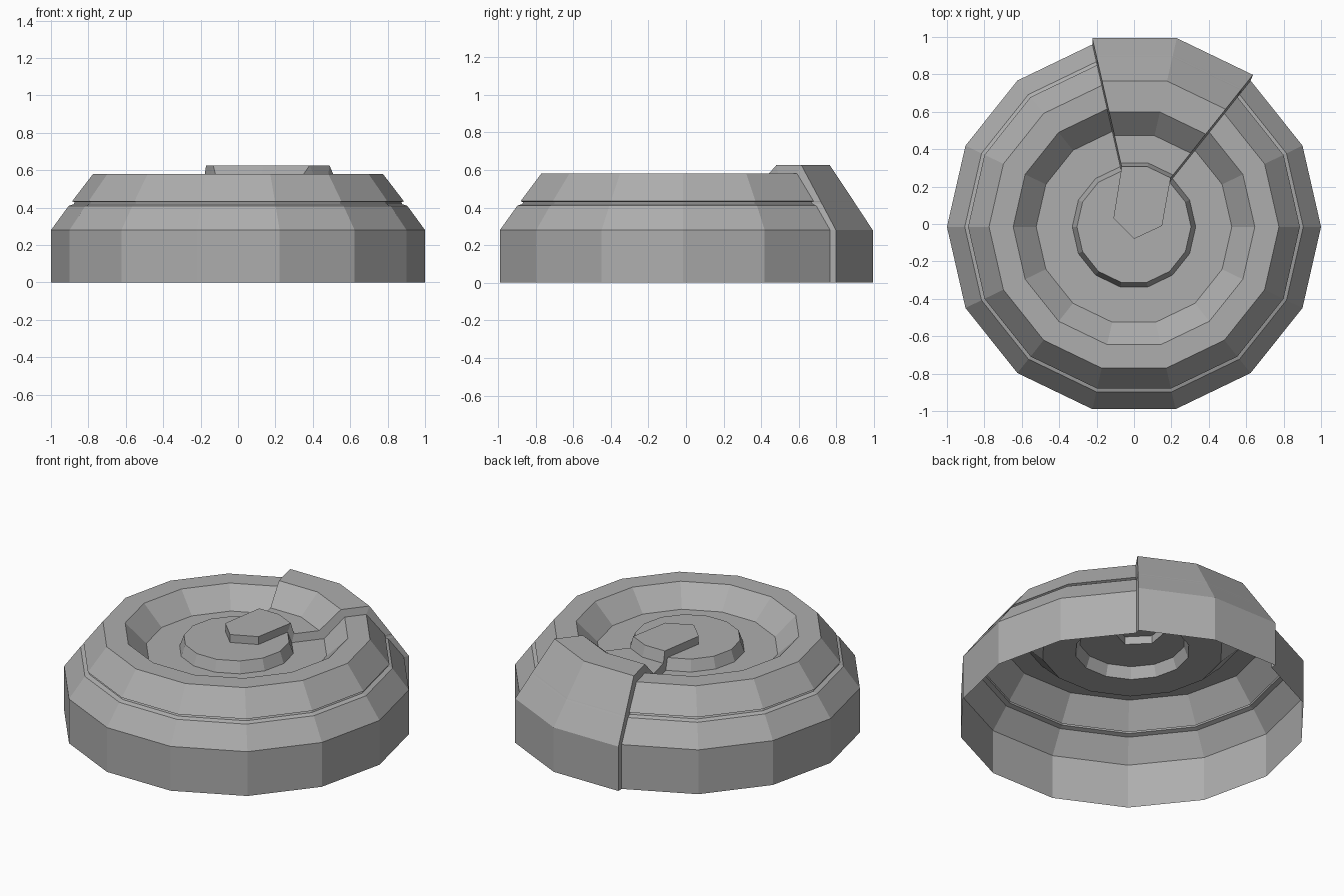
import bpy, bmesh
from math import sin, cos, tau

if "Cube" in bpy.data.objects:
    bpy.data.objects.remove(bpy.data.objects["Cube"])

SIDES = 14
CENTRE_Y = -0.015
START, END = 4, 16          # main body covers vertices 4..16, the raised slice 2..4

# (radius, z) profiles from bottom rim to centre plateau, same point count
body_profile = [(1, 0), (1, .28), (.905, .41), (.878, .419), (.873, .429), (.887, .434),
                (.775, .58), (.646, .58), (.523, .46), (.33, .46), (.305, .53)]
slice_profile = [(1.015, 0), (1.015, .28), (.927, .41), (.921, .419), (.914, .429),
                 (.911, .434), (.78, .626), (.61, .626), (.48, .51), (.33, .51), (.31, .58)]
# outline of the slice's tip on the central plateau
tip = [(-.11, .03), (0, -.08), (.15, -.01)]

bm = bmesh.new()


def lathe(profile, first, last, dx=0, dy=0):
    """Partial faceted revolve; returns the columns of vertices."""
    cols = []
    for k in range(first, last + 1):
        a = tau * k / SIDES
        cols.append([bm.verts.new((r * cos(a) + dx, r * sin(a) + CENTRE_Y + dy, z))
                     for r, z in profile])
    for c, d in zip(cols, cols[1:]):
        for i in range(len(profile) - 1):
            bm.faces.new((c[i], d[i], d[i + 1], c[i + 1]))
    return cols


# Main shell with groove, sunken ring and central plateau
body = lathe(body_profile, START, END)
body_tip = [bm.verts.new((x, y, .53)) for x, y in tip]
bm.faces.new([c[-1] for c in body] + body_tip[::-1])

# Raised slice, shifted outward and up
wedge = lathe(slice_profile, END - SIDES, START, .003, .019)
wedge_tip = [bm.verts.new((x, y, .58)) for x, y in tip]
bm.faces.new([c[-1] for c in wedge] + wedge_tip)

# Step walls joining the shell to the slice
low = body[0] + body_tip + body[-1][::-1]
high = wedge[-1] + wedge_tip + wedge[0][::-1]
for i in range(len(low) - 1):
    bm.faces.new((low[i], low[i + 1], high[i + 1], high[i]))

bmesh.ops.recalc_face_normals(bm, faces=bm.faces)
bm.normal_update()
# Outer surfaces face up
if max(bm.faces, key=lambda f: f.calc_center_median().z).normal.z < 0:
    bmesh.ops.reverse_faces(bm, faces=bm.faces)

mesh = bpy.data.meshes.new("spiral_shell")
bm.to_mesh(mesh)
bm.free()

# Dark grey surface
grey = bpy.data.materials.new("dark_grey")
grey.diffuse_color = (.42, .42, .42, 1)
grey.use_nodes = True
grey.node_tree.nodes["Principled BSDF"].inputs["Base Color"].default_value = grey.diffuse_color
mesh.materials.append(grey)
bpy.context.collection.objects.link(bpy.data.objects.new("spiral_shell", mesh))
